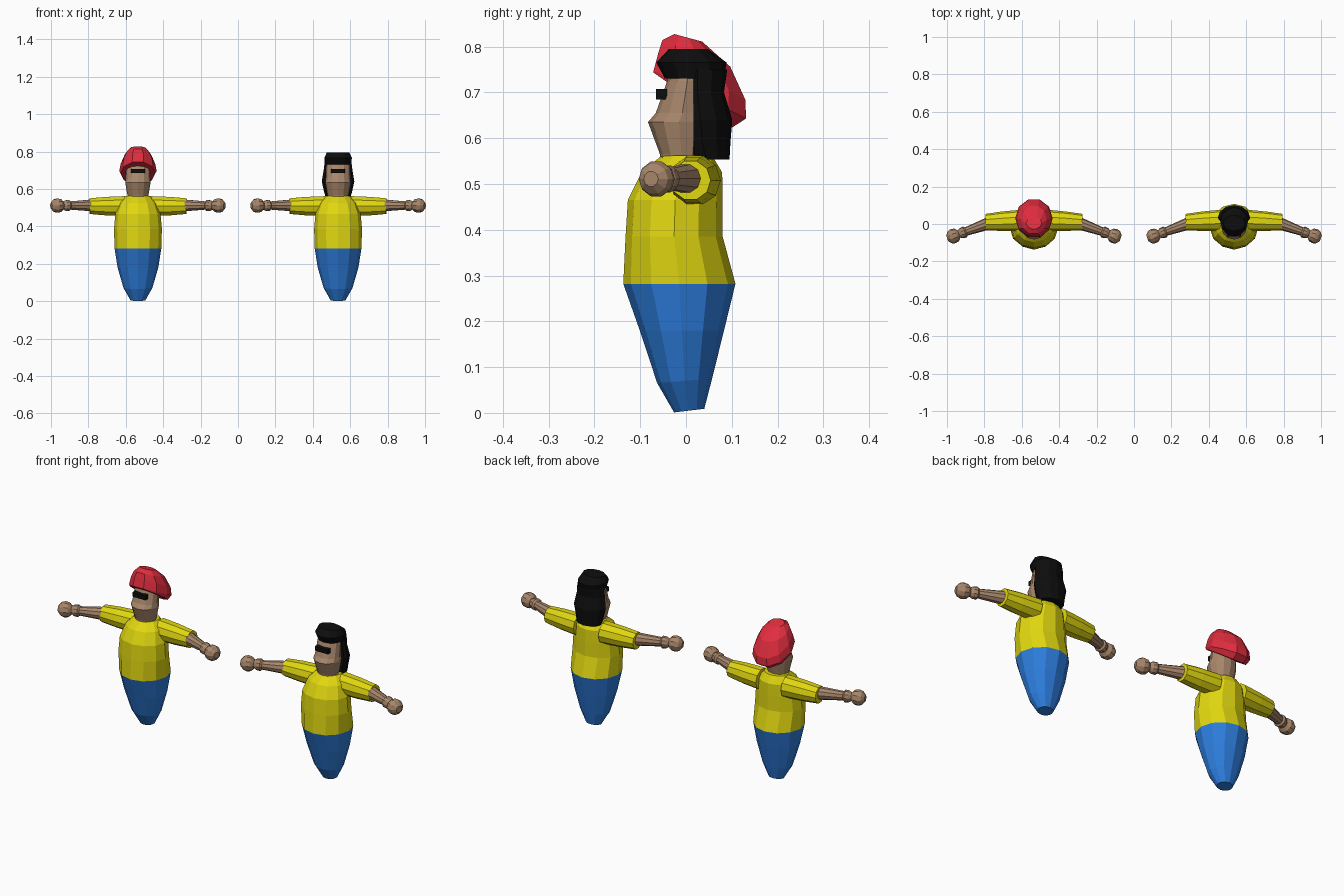
import bpy, bmesh, math
from mathutils import Vector

cube = bpy.data.objects.get("Cube")
if cube:
    bpy.data.objects.remove(cube)


def material(name, rgb):
    m = bpy.data.materials.new(name)
    m.use_nodes = True
    m.diffuse_color = (*rgb, 1)
    m.node_tree.nodes["Principled BSDF"].inputs["Base Color"].default_value = (*rgb, 1)
    return m


YELLOW = material("shirt yellow", (0.75, 0.68, 0.005))
BLUE = material("trouser blue", (0.026, 0.205, 0.72))
RED = material("hair red", (0.75, 0.026, 0.048))
SKIN = material("skin tan", (0.39, 0.24, 0.145))
BLACK = material("black", (0.004, 0.004, 0.004))


def loft(name, rings, mat):
    """Skin a closed, flat-shaded solid over rings of points."""
    bm = bmesh.new()
    loops = [[bm.verts.new(p) for p in ring] for ring in rings]
    n = len(loops[0])
    for a, b in zip(loops, loops[1:]):
        for i in range(n):
            j = (i + 1) % n
            bm.faces.new((a[i], a[j], b[j], b[i]))
    bm.faces.new(loops[0])
    bm.faces.new(loops[-1])
    bmesh.ops.recalc_face_normals(bm, faces=bm.faces[:])
    mesh = bpy.data.meshes.new(name)
    bm.to_mesh(mesh)
    bm.free()
    mesh.materials.append(mat)
    obj = bpy.data.objects.new(name, mesh)
    bpy.context.collection.objects.link(obj)
    return obj


def upright(name, cx, rows, mat, n=12, front=-1):
    """Rows are (z, y centre, x radius, y radius, slope); front clips y."""
    rings = []
    for z, yc, rx, ry, *slope in rows:
        ring = []
        for i in range(n):
            a = 2 * math.pi * i / n
            dy = max(ry * math.sin(a), front - yc)
            ring.append((cx + rx * math.cos(a), yc + dy, z + dy * sum(slope)))
        rings.append(ring)
    return loft(name, rings, mat)


def limb(name, start, end, rows, mat, n=10):
    """Rows are (distance along the axis, radius)."""
    start, axis = Vector(start), (Vector(end) - Vector(start)).normalized()
    side = axis.cross(Vector((0, 0, 1))).normalized()
    up = side.cross(axis)
    rings = []
    for t, r in rows:
        angles = [2 * math.pi * i / n for i in range(n)]
        rings.append([start + axis * t + r * (side * math.cos(a) + up * math.sin(a))
                      for a in angles])
    return loft(name, rings, mat)


def figure(label, cx):
    # Tapered lower body and shirt
    upright(label + " trousers", cx, [
        (0.005, 0.007, 0.04, 0.033, 0.12), (0.07, -0.003, 0.077, 0.06, 0.08),
        (0.18, -0.009, 0.109, 0.092), (0.282, -0.0145, 0.125, 0.1225)], BLUE)
    upright(label + " shirt", cx, [
        (0.282, -0.0145, 0.125, 0.1225), (0.385, -0.026, 0.128, 0.106),
        (0.465, -0.0235, 0.121, 0.1035), (0.525, -0.009, 0.1, 0.088),
        (0.562, 0.002, 0.065, 0.055)], YELLOW)

    # Head with jutting chin and neck
    upright(label + " head", cx, [
        (0.54, -0.01, 0.052, 0.045), (0.565, -0.01, 0.056, 0.047),
        (0.635, -0.015, 0.068, 0.068), (0.655, -0.008, 0.066, 0.058),
        (0.725, 0.003, 0.063, 0.044), (0.755, 0.005, 0.055, 0.04)], SKIN)

    # Dark glasses bar
    glasses = [[(cx + x, y, z) for x, y in
                ((-0.038, -0.066), (0.038, -0.066), (0.038, -0.042), (-0.038, -0.042))]
               for z in (0.684, 0.707)]
    loft(label + " glasses", glasses, BLACK)

    # Arms, both sides
    for side, s in (("left", 1), ("right", -1)):
        who = label + " " + side
        shoulder = (cx + s * 0.07, 0.02, 0.508)
        cuff = (cx + s * 0.258, 0.01, 0.508)
        limb(who + " sleeve", shoulder, cuff,
             [(0, 0.056), (0.1, 0.052), (0.188, 0.044)], YELLOW)
        elbow = (cx + s * 0.235, 0.006, 0.512)
        hand = (cx + s * 0.432, -0.065, 0.511)
        limb(who + " forearm", elbow, hand,
             [(0, 0.034), (0.135, 0.023), (0.143, 0.031), (0.162, 0.029),
              (0.175, 0.021), (0.19, 0.021)], SKIN)
        limb(who + " fist", elbow, hand,
             [(0.176, 0.022), (0.19, 0.036), (0.21, 0.04), (0.228, 0.034),
              (0.243, 0.017)], SKIN)


RED_X, BLACK_X = -0.535, 0.535
figure("red haired", RED_X)
figure("black haired", BLACK_X)

# Red helmet-shaped hair, tilted down at the back
upright("red hair", RED_X, [
    (0.683, 0.015, 0.092, 0.09, -0.7), (0.695, 0.03, 0.1, 0.106, -0.52),
    (0.735, 0.035, 0.092, 0.1, -0.55), (0.785, 0.0225, 0.07, 0.078, -0.39),
    (0.819, 0.005, 0.042, 0.032, -0.27)], RED, n=10)

# Black hair: cap on top and long hair down the back
upright("black hair cap", BLACK_X, [
    (0.73, 0.018, 0.068, 0.064), (0.765, 0.012, 0.074, 0.077),
    (0.795, 0.005, 0.06, 0.042)], BLACK)
upright("black back hair", BLACK_X, [
    (0.553, 0.045, 0.066, 0.05), (0.59, 0.035, 0.076, 0.062),
    (0.64, 0.032, 0.087, 0.069), (0.7, 0.025, 0.077, 0.058),
    (0.75, 0.025, 0.071, 0.065)], BLACK, front=0.016)
